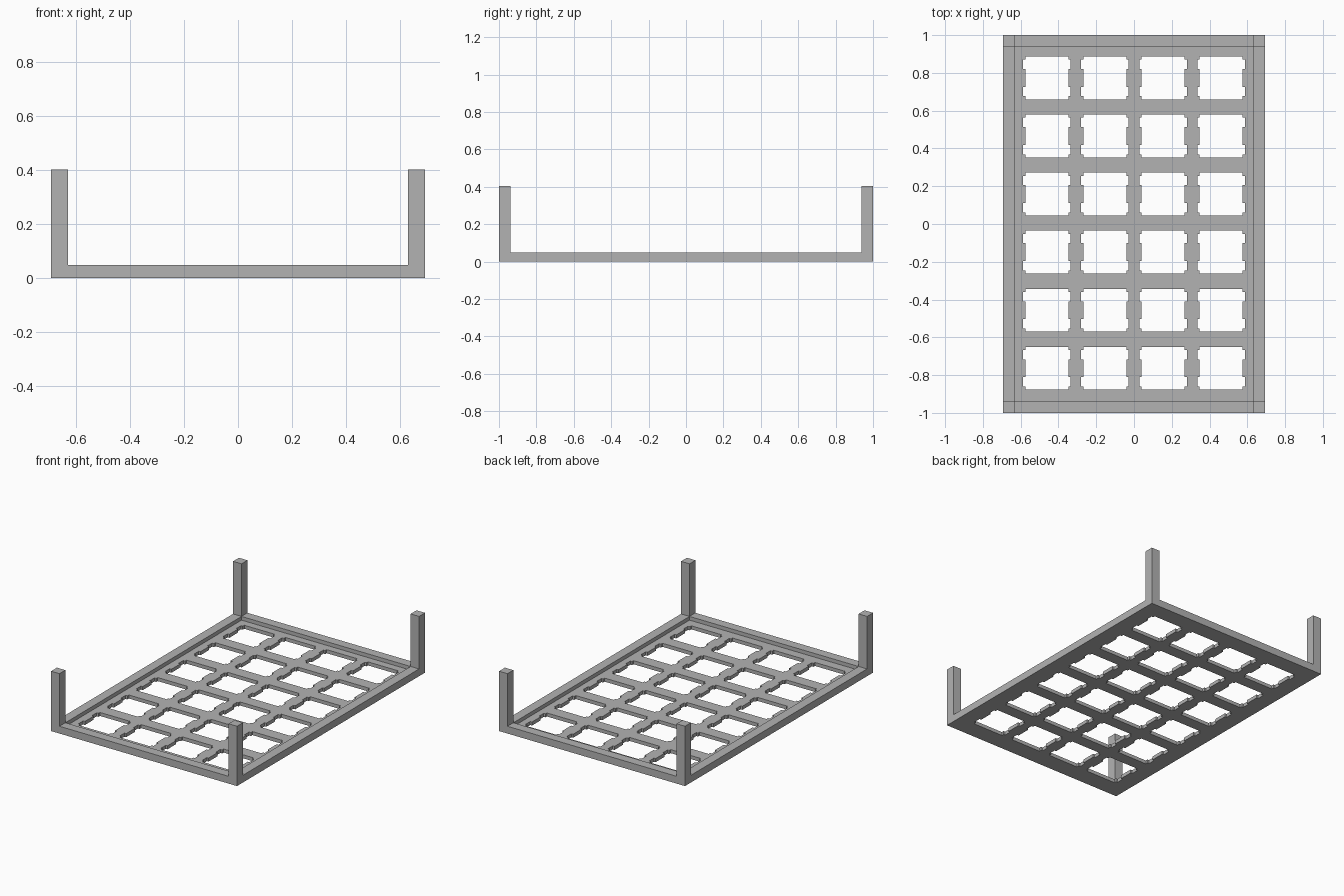
import bpy

cube = bpy.data.objects.get("Cube")
if cube:
    bpy.data.objects.remove(cube, do_unlink=True)

# Overall sizes, with the key cutouts laid out in millimetres
HALF_X, HALF_Y = 0.693, 1.0
RIM_W, RIM_H, FLOOR_H, POST_H = 0.063, 0.049, 0.024, 0.403
MM = 2 / 124
PITCH = 19.05 * MM
COLUMNS, ROWS = 4, 6
ROW_SHIFT = 0.005

grey = bpy.data.materials.new("plain grey")
grey.use_nodes = True
colour = (0.45, 0.45, 0.45, 1)
grey.diffuse_color = colour
grey.node_tree.nodes["Principled BSDF"].inputs["Base Color"].default_value = colour


def rectangle(hx, hy):
    return [(-hx, -hy), (hx, -hy), (hx, hy), (-hx, hy)]


def slab(name, outlines, z0, z1):
    """Extrude a flat outline with holes between two heights."""
    curve = bpy.data.curves.new(name, "CURVE")
    curve.dimensions = "2D"
    curve.fill_mode = "BOTH"
    curve.extrude = (z1 - z0) / 2
    for points in outlines:
        spline = curve.splines.new("POLY")
        spline.points.add(len(points) - 1)
        for p, (x, y) in zip(spline.points, points):
            p.co = (x, y, 0, 1)
        spline.use_cyclic_u = True
    obj = bpy.data.objects.new(name, curve)
    bpy.context.collection.objects.link(obj)
    obj.location.z = (z0 + z1) / 2
    bpy.ops.object.select_all(action="DESELECT")
    obj.select_set(True)
    bpy.context.view_layer.objects.active = obj
    bpy.ops.object.convert(target="MESH")
    obj = bpy.context.object
    obj.data.materials.clear()
    obj.data.materials.append(grey)
    for face in obj.data.polygons:
        face.use_smooth = False
    return obj


# Square cutout with two shallow notches on each side
right = [(7, -7), (7, -6), (7.8, -6), (7.8, -2.9), (7, -2.9),
         (7, 2.9), (7.8, 2.9), (7.8, 6), (7, 6), (7, 7)]
cutout = right + [(-x, -y) for x, y in right]

# Floor plate with a grid of cutouts
inner = rectangle(HALF_X - RIM_W, HALF_Y - RIM_W)
holes = []
for i in range(COLUMNS):
    for j in range(ROWS):
        cx = (i - (COLUMNS - 1) / 2) * PITCH
        cy = (j - (ROWS - 1) / 2) * PITCH + ROW_SHIFT
        holes.append([(cx + x * MM, cy + y * MM) for x, y in cutout])
slab("floor_plate", [inner] + holes, 0, FLOOR_H)

# Raised rim around the floor
slab("rim", [rectangle(HALF_X, HALF_Y), inner], 0, RIM_H)

# Corner posts standing on the rim
for sx, side in ((-1, "right"), (1, "left")):
    for sy, end in ((-1, "front"), (1, "back")):
        cx, cy = sx * (HALF_X - RIM_W / 2), sy * (HALF_Y - RIM_W / 2)
        square = [(cx + x, cy + y) for x, y in rectangle(RIM_W / 2, RIM_W / 2)]
        slab(f"{end}_{side}_post", [square], RIM_H, POST_H)
